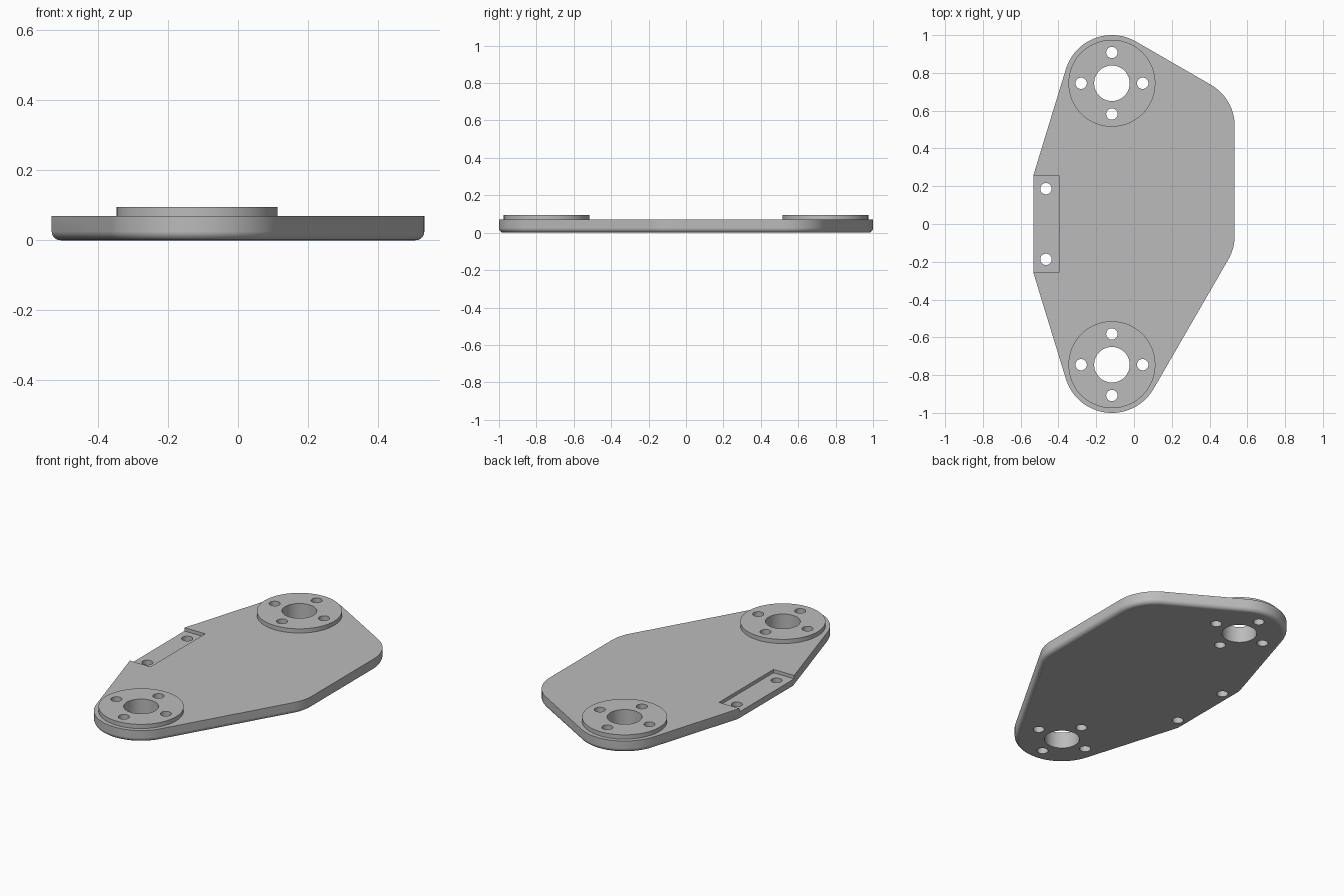
import bpy, bmesh
from math import radians, cos, sin

cube = bpy.data.objects.get("Cube")
if cube:
    bpy.data.objects.remove(cube, do_unlink=True)

THICK, BOSS_TOP = 0.07, 0.095
BOSS_X, BOSS_Y = -0.117, 0.745
EDGE_X, NOTCH_X, NOTCH_Y = -0.533, -0.397, 0.257

grey = bpy.data.materials.new("light grey")
grey.use_nodes = True
colour = (0.5, 0.5, 0.5, 1)
grey.diffuse_color = colour
grey.node_tree.nodes["Principled BSDF"].inputs["Base Color"].default_value = colour


def arc(cx, cy, r, a0, a1):
    """Points along an arc, in degrees, about every three degrees."""
    n = max(2, round(abs(a1 - a0) / 3))
    angles = [radians(a0 + (a1 - a0) * i / n) for i in range(n + 1)]
    return [(cx + r * cos(a), cy + r * sin(a)) for a in angles]


def prism(name, outline, z0, z1, round_bottom=0):
    """Extrude a counter-clockwise outline, optionally rounding its lower rim."""
    bm = bmesh.new()
    base = bm.faces.new([bm.verts.new((x, y, z0)) for x, y in outline])
    new = bmesh.ops.extrude_face_region(bm, geom=[base], use_keep_orig=True)["geom"]
    for v in new:
        if isinstance(v, bmesh.types.BMVert):
            v.co.z = z1
    bmesh.ops.recalc_face_normals(bm, faces=bm.faces)
    if round_bottom:
        rim = [e for e in bm.edges if all(v.co.z == z0 for v in e.verts)]
        bmesh.ops.bevel(bm, geom=rim, offset=round_bottom, segments=6,
                        profile=0.5, affect='EDGES')
    mesh = bpy.data.meshes.new(name)
    bm.to_mesh(mesh)
    bm.free()
    mesh.materials.append(grey)
    obj = bpy.data.objects.new(name, mesh)
    bpy.context.collection.objects.link(obj)
    return obj


def disc(name, x, y, r, z0, z1):
    return prism(name, arc(x, y, r, 0, 360)[:-1], z0, z1)


def combine(target, tool, operation):
    """Apply a boolean and discard its helper."""
    mod = target.modifiers.new("combine", 'BOOLEAN')
    mod.operation, mod.solver, mod.object = operation, 'EXACT', tool
    bpy.context.view_layer.objects.active = target
    bpy.ops.object.modifier_apply(modifier=mod.name)
    bpy.data.objects.remove(tool, do_unlink=True)


# Plate outline: two round ends, two rounded corners, one straight edge
outline = (arc(0.283, -0.0625, 0.25, -30, 0)
           + arc(0.283, 0.52, 0.25, 0, 60)
           + arc(BOSS_X, BOSS_Y, 0.255, 60, 163)
           + [(EDGE_X, NOTCH_Y), (EDGE_X, -NOTCH_Y)]
           + arc(BOSS_X, -BOSS_Y, 0.255, 197, 330))
plate = prism("mounting_plate", outline, 0, THICK, round_bottom=0.025)

# Shallow notch along the straight edge
notch = [(EDGE_X - 0.1, -NOTCH_Y), (NOTCH_X, -NOTCH_Y),
         (NOTCH_X, NOTCH_Y), (EDGE_X - 0.1, NOTCH_Y)]
combine(plate, prism("notch_cutter", notch, THICK - 0.02, 0.2), 'DIFFERENCE')

# Raised round bosses
for side in (1, -1):
    boss = disc("boss", BOSS_X, side * BOSS_Y, 0.23, THICK - 0.02, BOSS_TOP)
    combine(plate, boss, 'UNION')

# Bores, bolt circles and notch screw holes
holes = []
for side in (1, -1):
    y = side * BOSS_Y
    holes.append((BOSS_X, y, 0.094))
    for dx, dy in ((1, 0), (0, 1), (-1, 0), (0, -1)):
        holes.append((BOSS_X + 0.163 * dx, y + 0.163 * dy, 0.03))
    holes.append((-0.466, side * 0.187, 0.03))
for x, y, r in holes:
    combine(plate, disc("hole_cutter", x, y, r, -0.1, 0.2), 'DIFFERENCE')

# Smooth curved walls, crisp rims
bpy.ops.object.select_all(action='DESELECT')
plate.select_set(True)
bpy.context.view_layer.objects.active = plate
bpy.ops.object.shade_smooth_by_angle(angle=radians(30))
weighted = plate.modifiers.new("even_shading", 'WEIGHTED_NORMAL')
weighted.keep_sharp = True
